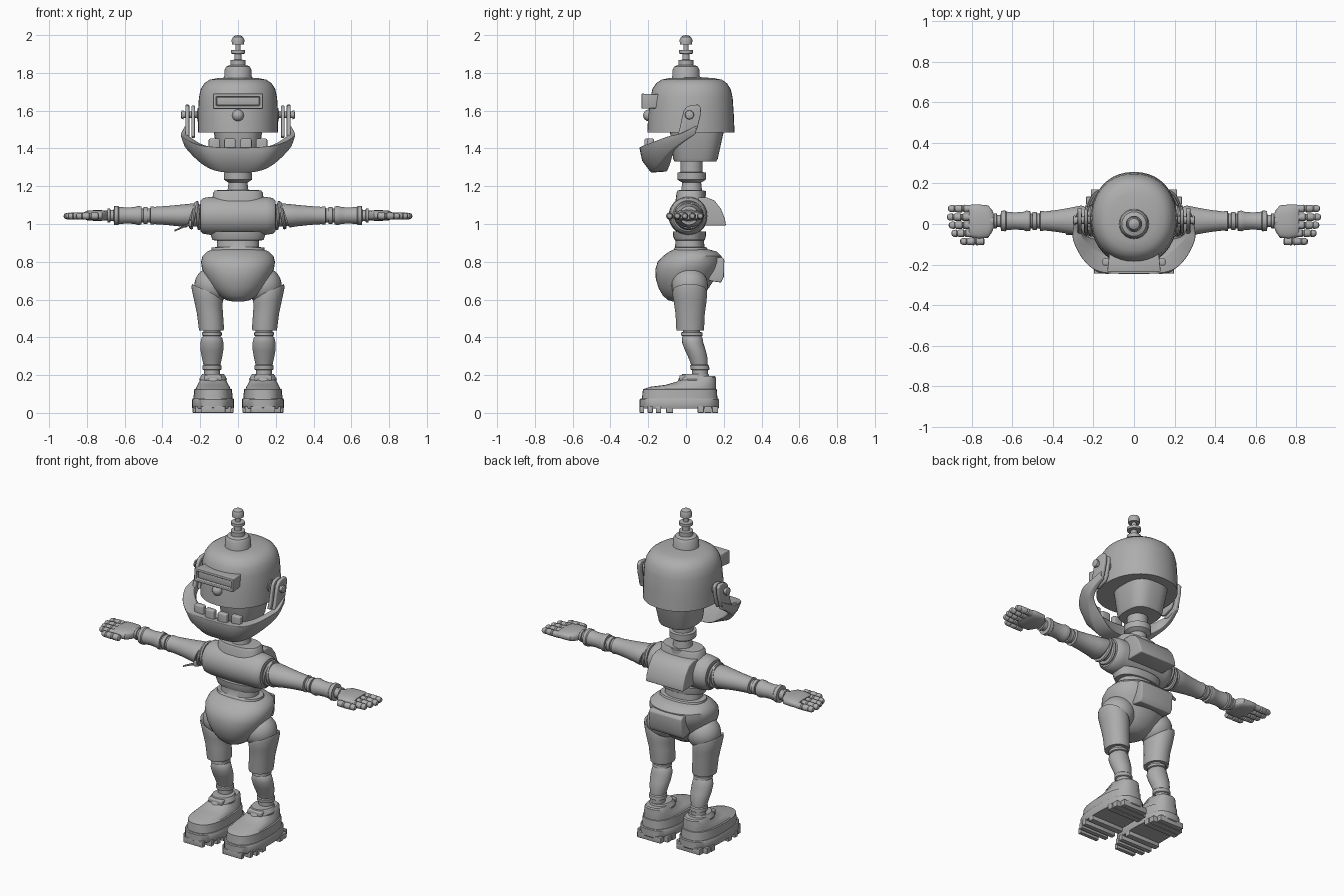
import bpy, bmesh, math
from mathutils import Vector

GREY = bpy.data.materials.new("plain_grey")
GREY.diffuse_color = (0.42, 0.42, 0.42, 1)


def finish(name, bm, bevel=0, mirror=False, angle=35):
    bmesh.ops.recalc_face_normals(bm, faces=bm.faces[:])
    if bevel:
        edges = [e for e in bm.edges if e.is_manifold and e.calc_face_angle(0) > 0.7]
        bmesh.ops.bevel(bm, geom=edges, offset=bevel, segments=3, profile=0.5,
                        affect='EDGES', clamp_overlap=True)
    me = bpy.data.meshes.new(name)
    bm.to_mesh(me)
    bm.free()
    me.materials.append(GREY)
    ob = bpy.data.objects.new(name, me)
    bpy.context.collection.objects.link(ob)
    bpy.context.view_layer.objects.active = ob
    ob.select_set(True)
    bpy.ops.object.shade_smooth_by_angle(angle=math.radians(angle))
    ob.select_set(False)
    if mirror:
        ob.modifiers.new("mirror", 'MIRROR').use_mirror_merge = False
    return ob


def loft(name, rings, **kw):
    bm = bmesh.new()
    vs = [[bm.verts.new(p) for p in r] for r in rings]
    n = len(vs[0])
    for a, b in zip(vs, vs[1:]):
        for i in range(n):
            j = (i + 1) % n
            bm.faces.new((a[i], a[j], b[j], b[i]))
    bm.faces.new(vs[0])
    bm.faces.new(vs[-1])
    return finish(name, bm, **kw)


def ring(c, a, b, axis='z', e=2.0, tilt=0.0, n=40):
    pts = []
    for i in range(n):
        t = 2 * math.pi * i / n
        u, v = (math.copysign(abs(f) ** (2 / e), f) for f in (math.cos(t), math.sin(t)))
        if axis == 'z':
            pts.append((c[0] + a * u, c[1] + b * v, c[2] + tilt * u))
        elif axis == 'x':
            pts.append((c[0] + tilt * v, c[1] + a * u, c[2] + b * v))
        else:
            pts.append((c[0] + a * u, c[1], c[2] + b * v))
    return pts


def body(name, cx, rows, e=2.0, **kw):
    """rows of (z, half width, front y, back y)"""
    return loft(name, [ring((cx, (f + b) / 2, z), w, (b - f) / 2, 'z', e)
                       for z, w, f, b in rows], **kw)


def lathe(name, c, axis, prof, n=32, **kw):
    """prof of (position along axis, radius)"""
    k = 'xyz'.index(axis)
    rings = []
    for p, r in prof:
        q = list(c)
        q[k] += p
        rings.append(ring(q, r, r, axis, n=n))
    return loft(name, rings, **kw)


def ball(name, c, r, sz=1.0, **kw):
    prof = [(-math.cos(math.pi * i / 14) * r * sz, max(math.sin(math.pi * i / 14) * r, 0.001))
            for i in range(15)]
    return lathe(name, c, 'z', prof, **kw)


def box(name, lo, hi, bevel=0.008, **kw):
    x0, y0, z0 = lo
    x1, y1, z1 = hi
    return loft(name, [[(x0, y0, z), (x1, y0, z), (x1, y1, z), (x0, y1, z)] for z in (z0, z1)],
                bevel=bevel, **kw)


def plate(name, x0, x1, prof, bevel=0.005, **kw):
    """side profile (y, z) extruded along x"""
    return loft(name, [[(x, y, z) for y, z in prof] for x in (x0, x1)], bevel=bevel, **kw)


# antenna
lathe("antenna", (0, 0, 0), 'z', [(1.75, .075), (1.82, .07), (1.835, .06), (1.842, .04), (1.868, .04),
      (1.87, .02), (1.90, .018), (1.902, .038), (1.92, .038), (1.922, .014), (1.95, .014),
      (1.951, .032), (1.975, .034), (1.99, .027), (1.998, .013), (2.0, .002)])

# head shell, lower head, neck
body("head_shell", 0, [(1.485, .212, -.205, .257), (1.58, .212, -.2, .253), (1.67, .207, -.188, .247),
     (1.715, .197, -.178, .236), (1.745, .178, -.158, .217), (1.764, .15, -.13, .19),
     (1.772, .11, -.09, .15), (1.777, .04, -.03, .08)], e=2.15)
body("lower_head", 0, [(1.33, .10, -.06, .16), (1.345, .108, -.068, .168), (1.49, .128, -.085, .2)], e=2.8)
lathe("neck", (0, .03, 0), 'z', [(1.15, .075), (1.175, .075), (1.178, .055), (1.22, .05), (1.225, .06),
      (1.235, .075), (1.272, .075), (1.275, .058), (1.34, .058)])

# visor with a recessed slot, and nose
bm = bmesh.new()
bmesh.ops.create_cube(bm, size=1)
for v in bm.verts:
    s = 1.0 if v.co.y < 0 else 0.92
    v.co = (v.co.x * .264 * s, -.187 + v.co.y * .096, 1.65 + v.co.z * .08 * s)
front = min(bm.faces, key=lambda f: f.calc_center_median().y)
bmesh.ops.inset_region(bm, faces=[front], thickness=.022)
for depth, gap in ((.02, .006), (-.008, 0)):
    bmesh.ops.inset_region(bm, faces=[front], thickness=.002 + gap / 4)
    bmesh.ops.translate(bm, verts=front.verts[:], vec=(0, depth, 0))
finish("visor", bm, bevel=.004)
ball("nose", (0, -.196, 1.575), .031)

# ear bolts and hinge plates
lathe("ear_bolt", (0, .018, 1.578), 'x', [(.18, .035), (.215, .035), (.216, .018), (.288, .018),
      (.289, .024), (.298, .022), (.302, .012)], n=20, mirror=True)
EAR = [(-.022, 1.56), (-.012, 1.6), (.005, 1.622), (.03, 1.63), (.065, 1.632), (.08, 1.615),
       (.076, 1.57), (.058, 1.5), (.04, 1.47), (-.02, 1.45), (-.05, 1.46), (-.035, 1.5)]
plate("ear_plate_outer", .258, .278, EAR, mirror=True)
plate("ear_plate_inner", .228, .246, [(y * .92, 1.55 + (z - 1.55) * .95) for y, z in EAR], mirror=True)

# jaw: sections swept round the face, from the chin to the hinge
# outer top, outer middle, outer bottom, inner bottom, inner top
HALF = [
    [(0, -.247, 1.405), (0, -.232, 1.335), (0, -.185, 1.272), (0, -.10, 1.278), (0, -.175, 1.395)],
    [(.165, -.238, 1.412), (.14, -.225, 1.34), (.105, -.18, 1.278), (.085, -.095, 1.285), (.125, -.165, 1.405)],
    [(.245, -.185, 1.432), (.225, -.17, 1.37), (.185, -.145, 1.312), (.15, -.08, 1.322), (.195, -.125, 1.425)],
    [(.297, -.095, 1.465), (.284, -.09, 1.425), (.262, -.083, 1.383), (.232, -.06, 1.386), (.25, -.07, 1.46)],
    [(.303, -.03, 1.48), (.297, -.028, 1.46), (.288, -.026, 1.428), (.258, -.018, 1.428), (.266, -.02, 1.48)],
    [(.283, .055, 1.52), (.282, .055, 1.5), (.28, .05, 1.475), (.256, .05, 1.475), (.256, .055, 1.52)],
]
stations = [[Vector((-x, y, z)) for x, y, z in s] for s in HALF[:0:-1]] + [[Vector(p) for p in s] for s in HALF]
sweep = []
for i in range(len(stations) - 1):
    p0, p1 = stations[max(i - 1, 0)], stations[i]
    p2, p3 = stations[i + 1], stations[min(i + 2, len(stations) - 1)]
    for k in range(7 if i == len(stations) - 2 else 6):
        t = k / 6
        sweep.append([0.5 * (2 * b + (c - a) * t + (2 * a - 5 * b + 4 * c - d) * t * t
                             + (3 * b - a - 3 * c + d) * t ** 3) for a, b, c, d in zip(p0, p1, p2, p3)])
loft("jaw", sweep, bevel=.006, angle=50)

# teeth
for x, y in ((.043, -.205), (.125, -.19)):
    box("tooth", (x - .03, y - .015, 1.36), (x + .03, y + .02, 1.452), mirror=True)

# chest, collar, backpack
lathe("chest", (0, .012, 1.043), 'x', [(-.2, .06), (-.198, .082), (-.185, .094), (-.15, .1), (0, .104),
      (.15, .1), (.185, .094), (.198, .082), (.2, .06)], n=48)
body("collar", 0, [(1.09, .14, -.06, .11), (1.165, .132, -.05, .1), (1.178, .122, -.044, .094),
     (1.18, .09, -.02, .07)], e=2.6)
plate("backpack", -.125, .125, [(.06, 1.14), (.11, 1.14), (.15, 1.125), (.185, 1.08), (.205, 1.03),
      (.212, .992), (.06, .992)], bevel=.006)

# waist and pelvis
body("waist", 0, [(.84, .145, -.075, .13), (.875, .14, -.06, .11), (.878, .112, -.058, .098),
     (.912, .11, -.055, .095), (.915, .135, -.06, .1), (.935, .142, -.068, .105), (.96, .15, -.07, .105)], e=2.3)
body("pelvis", 0, [(.59, .03, -.07, .02), (.597, .062, -.095, .05), (.62, .1, -.122, .085),
     (.66, .137, -.145, .12), (.71, .168, -.16, .152), (.76, .19, -.162, .178), (.8, .196, -.15, .19),
     (.83, .188, -.122, .188), (.853, .165, -.09, .165), (.866, .135, -.065, .12)], e=2.15)
plate("back_pocket", -.11, .11, [(.12, .82), (.19, .825), (.203, .81), (.2, .72), (.185, .69), (.12, .7)])

# legs
ball("hip_joint", (.135, .02, .675), .096, mirror=True)
loft("thigh", [ring((x, y, z), a, b, 'z', 2.1, t) for x, y, z, a, b, t in (
    (.164, .02, .638, .07, .08, .035), (.164, .02, .645, .08, .09, .037), (.163, .02, .628, .083, .092, .034),
    (.158, .022, .585, .076, .086, .018), (.148, .022, .52, .069, .077, .004), (.141, .022, .45, .067, .074, 0),
    (.141, .022, .437, .065, .072, 0), (.141, .022, .437, .05, .05, 0))], mirror=True)
loft("shin", [ring((.138, y, z), a, b) for z, y, a, b in (
    (.46, .03, .045, .045), (.428, .03, .045, .045), (.426, .03, .052, .056), (.41, .031, .052, .058),
    (.407, .032, .045, .05), (.398, .033, .054, .054), (.37, .036, .061, .056), (.33, .05, .06, .055),
    (.29, .064, .053, .05), (.255, .071, .045, .044), (.25, .072, .05, .05), (.23, .074, .05, .05),
    (.226, .075, .042, .042), (.17, .075, .042, .042))], mirror=True)

# boots
body("boot_upper", .132, [(.06, .105, -.235, .168), (.125, .1, -.228, .163), (.127, .092, -.222, .16),
     (.138, .088, -.19, .16), (.148, .082, -.11, .16), (.165, .073, -.05, .159), (.188, .066, -.015, .158),
     (.195, .06, -.008, .152), (.195, .04, .03, .12)], e=2.6, mirror=True)
loft("boot_strap", [ring((.132, .045, .165), .07, .09, tilt=0), ring((.132, .044, .18), .073, .083),
     ring((.132, .05, .205), .058, .07), ring((.132, .055, .206), .04, .04)], mirror=True)
box("boot_tongue", (.085, -.035, .17), (.18, .02, .2), mirror=True)
body("boot_sole", .132, [(.024, .109, -.243, .172), (.028, .111, -.246, .175), (.07, .111, -.246, .175),
     (.075, .108, -.242, .171)], e=2.7, mirror=True)
for y0, y1, w in ((-.245, -.222, .065), (-.203, -.176, .095), (-.16, -.132, .107), (-.105, -.068, .108),
                  (.062, .095, .108), (.098, .135, .104), (.138, .17, .08)):
    box("boot_cleat", (.132 - w, y0, 0), (.132 + w, y1, .035), bevel=.003, mirror=True)

# arms
ARM = (0, .015, 1.045)
lathe("shoulder_joint", ARM, 'x', [(.17, .06), (.3, .055)], mirror=True)
for x, r, t in ((.212, .078, .006), (.235, .074, -.012)):
    loft("shoulder_ring", [ring((x + d, .015, 1.045), r - k, r - k, 'x', 2, t, 32)
         for d, k in ((-.011, .02), (-.008, .004), (0, 0), (.008, .004), (.011, .02))], mirror=True)
loft("upper_arm", [ring((x, .015, 1.045), a, b, 'x', 2, t) for x, a, b, t in (
    (.252, .055, .05, -.02), (.25, .074, .062, -.02), (.262, .076, .063, -.017), (.31, .066, .057, -.005),
    (.38, .054, .05, 0), (.44, .047, .046, 0), (.462, .05, .048, 0), (.466, .035, .035, 0))], mirror=True)
lathe("elbow", ARM, 'x', [(.45, .037), (.478, .037), (.48, .044), (.5, .044), (.502, .037), (.54, .037)],
      mirror=True)
lathe("forearm", ARM, 'x', [(.51, .035), (.512, .048), (.53, .051), (.545, .045), (.59, .042), (.63, .046),
      (.635, .051), (.655, .05), (.658, .032)], mirror=True)
lathe("wrist", ARM, 'x', [(.64, .03), (.675, .03), (.677, .036), (.69, .036), (.692, .027), (.73, .027)],
      mirror=True)
plate("shoulder_tab", -.26, -.245, [(-.06, .99), (-.02, .975), (-.02, 1.02), (-.06, 1.02)])
loft("shoulder_tab_end", [ring((-.25, -.04, 1.0), .012, .008, 'x', n=10),
     ring((-.29, -.042, .985), .012, .006, 'x', n=10), ring((-.335, -.045, .965), .01, .005, 'x', n=10)])

# hands
loft("palm", [ring((x, y, 1.045), a, b, 'x', 2.6) for x, y, a, b in (
    (.688, .015, .025, .018), (.7, .015, .055, .024), (.72, .012, .08, .028), (.765, .012, .084, .028),
    (.8, .016, .081, .025), (.815, .018, .072, .018))], mirror=True)
FINGER = [(0, .012), (.004, .018), (.038, .019), (.044, .014), (.05, .019), (.078, .018), (.084, .014),
          (.089, .018), (.105, .017), (.114, .012), (.118, .003)]
for x, y, s in ((.8, .076, 1.0), (.805, .034, 1.0), (.802, -.006, .95), (.795, -.046, .9), (.738, -.086, 1.02)):
    lathe("finger" if y > -.08 else "thumb", (x, y, 1.042), 'x', [(p * s, r) for p, r in FINGER],
          n=18, mirror=True)
